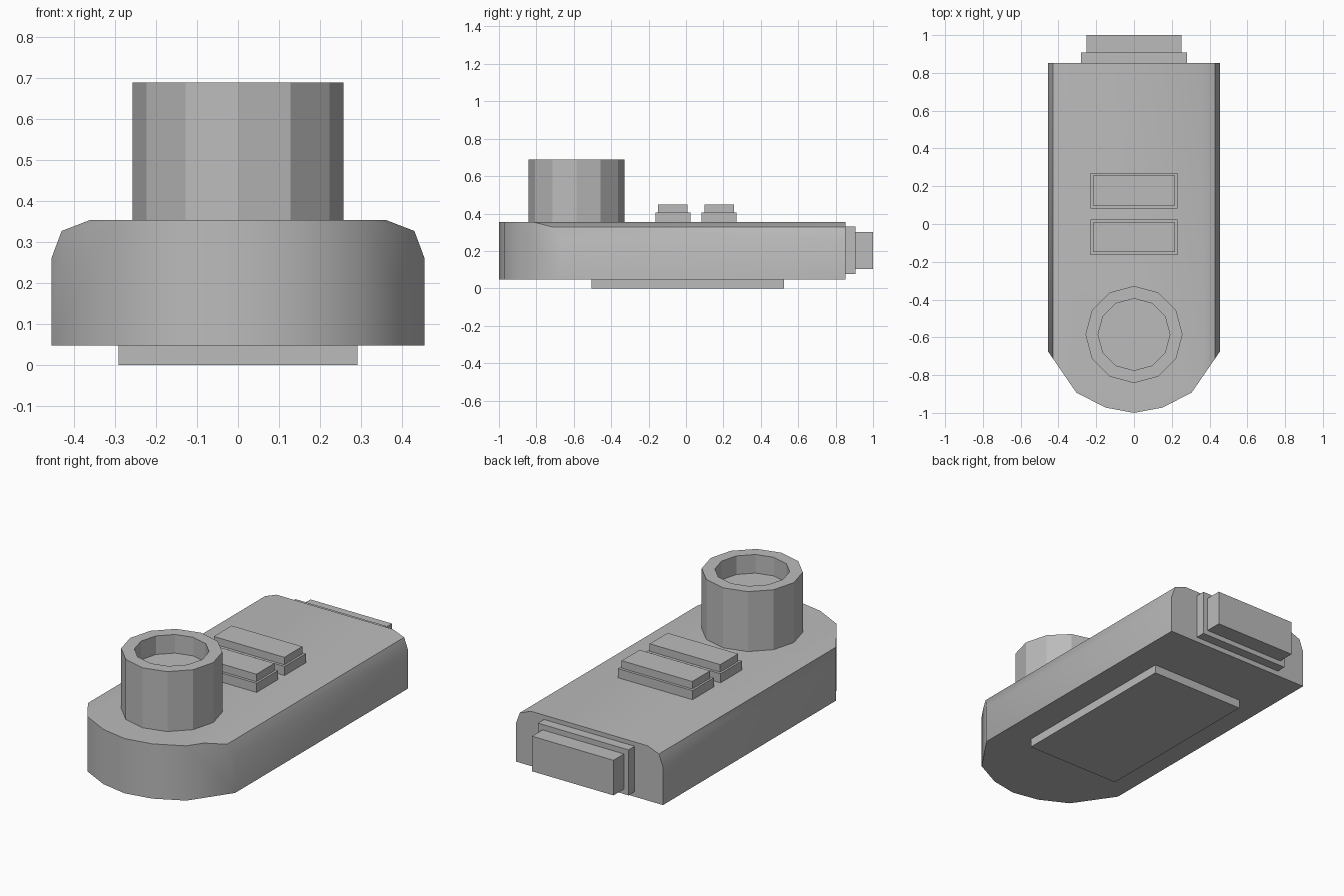
import bpy, bmesh, math
from mathutils import Vector

if "Cube" in bpy.data.objects:
    bpy.data.objects.remove(bpy.data.objects["Cube"])

grey = bpy.data.materials.new("plain_grey")
grey.diffuse_color = (0.5, 0.5, 0.5, 1)
grey.use_nodes = True
grey.node_tree.nodes["Principled BSDF"].inputs["Base Color"].default_value = grey.diffuse_color


def finish(name, bm, smooth_angle=None):
    """Turn a bmesh into a named object, optionally smooth below an angle."""
    bmesh.ops.recalc_face_normals(bm, faces=bm.faces)
    if smooth_angle:
        for f in bm.faces:
            f.smooth = True
        for e in bm.edges:
            e.smooth = e.calc_face_angle(0) < math.radians(smooth_angle)
    me = bpy.data.meshes.new(name)
    bm.to_mesh(me)
    bm.free()
    me.materials.append(grey)
    ob = bpy.data.objects.new(name, me)
    bpy.context.collection.objects.link(ob)
    return ob


def box(name, x, y0, y1, z0, z1):
    """Box centred on x = 0 with half width x."""
    bm = bmesh.new()
    bmesh.ops.create_cube(bm, size=1)
    for v in bm.verts:
        v.co = (v.co.x * 2 * x, y1 if v.co.y > 0 else y0, z1 if v.co.z > 0 else z0)
    return finish(name, bm)


# Body: chamfered cross-section run along y, nose trimmed by upright planes
half = [(0.455, 0.048), (0.455, 0.26), (0.43, 0.327), (0.36, 0.354)]
section = half + [(-x, z) for x, z in reversed(half)]
bm = bmesh.new()
face = bm.faces.new([bm.verts.new((x, 0.853, z)) for x, z in section])
ext = bmesh.ops.extrude_face_region(bm, geom=[face], use_keep_orig=True)
for g in ext["geom"]:
    if isinstance(g, bmesh.types.BMVert):
        g.co.y = -1.1
bmesh.ops.recalc_face_normals(bm, faces=bm.faces)
nose = [(0, -1), (0.15, -0.972), (0.305, -0.893), (0.455, -0.675)]
for (xa, ya), (xb, yb) in zip(nose, nose[1:]):
    for s in (1, -1):
        cut = bmesh.ops.bisect_plane(
            bm, geom=bm.verts[:] + bm.edges[:] + bm.faces[:], dist=1e-5,
            plane_co=Vector((s * xa, ya, 0)),
            plane_no=Vector((s * (yb - ya), -(xb - xa), 0)), clear_outer=True)
        rim = [e for e in cut["geom_cut"] if isinstance(e, bmesh.types.BMEdge)]
        bmesh.ops.contextual_create(bm, geom=rim)
finish("body", bm, 40)

# Cup: twelve-sided tube with a raised floor, spun from rings
bm = bmesh.new()
rings = []
for r, z in [(0.257, 0.35), (0.257, 0.689), (0.19, 0.689), (0.19, 0.585)]:
    rings.append([bm.verts.new((r * math.cos(i * math.pi / 6),
                                -0.585 + r * math.sin(i * math.pi / 6), z))
                  for i in range(12)])
for a, b in zip(rings, rings[1:]):
    for i in range(12):
        j = (i + 1) % 12
        bm.faces.new((a[i], a[j], b[j], b[i]))
bm.faces.new(rings[0])
bm.faces.new(rings[-1])
finish("round_cup", bm)

# Two stepped buttons
for name, y in (("front", -0.07), ("rear", 0.177)):
    box(name + "_button_base", 0.23, y - 0.094, y + 0.094, 0.345, 0.405)
    box(name + "_button_cap", 0.218, y - 0.079, y + 0.079, 0.40, 0.447)

# Connector at the back, and plate underneath
box("connector_collar", 0.28, 0.845, 0.907, 0.076, 0.33)
box("connector_plug", 0.252, 0.90, 1.0, 0.104, 0.30)
box("bottom_plate", 0.291, -0.505, 0.523, 0.0, 0.055)
